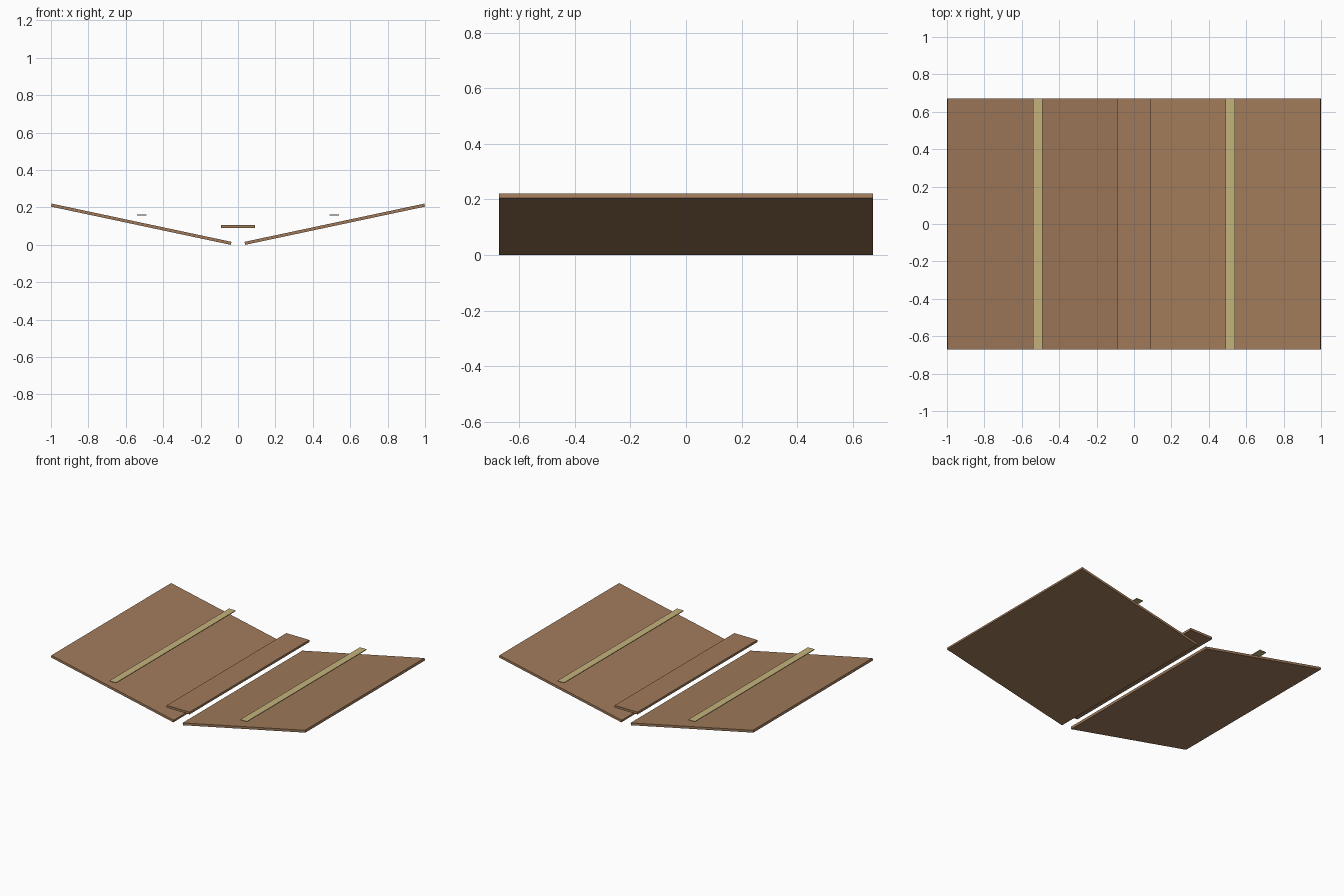
import bpy
import math

cube = bpy.data.objects.get("Cube")
if cube:
    bpy.data.objects.remove(cube, do_unlink=True)


def make_material(name, color):
    mat = bpy.data.materials.new(name)
    mat.use_nodes = True
    mat.diffuse_color = color
    bsdf = next(n for n in mat.node_tree.nodes if n.type == "BSDF_PRINCIPLED")
    bsdf.inputs["Base Color"].default_value = color
    return mat


def add_board(name, width, thickness, x, z, mat, tilt=0.0):
    """Flat board running the full depth, tilted about the y axis."""
    bpy.ops.mesh.primitive_cube_add(size=1, location=(x, 0, z))
    board = bpy.context.object
    board.name = name
    board.dimensions = (width, DEPTH, thickness)
    board.rotation_euler.y = tilt
    bpy.ops.object.transform_apply(location=False, rotation=False, scale=True)
    board.data.materials.append(mat)
    return board


DEPTH = 1.344
SLOPE = math.radians(12)
brown = make_material("brown wood", (0.35, 0.195, 0.102, 1))
straw = make_material("pale straw", (0.56, 0.45, 0.2, 1))

# Central ridge board
add_board("ridge_board", 0.18, 0.016, 0, 0.099, brown)

# Sloping panels with a floating trim strip over each
for side, sign in (("left", 1), ("right", -1)):
    add_board(side + "_panel", 0.983, 0.0165, sign * 0.5175, 0.1103, brown, -sign * SLOPE)
    add_board(side + "_strip", 0.052, 0.005, sign * 0.515, 0.159, straw)
